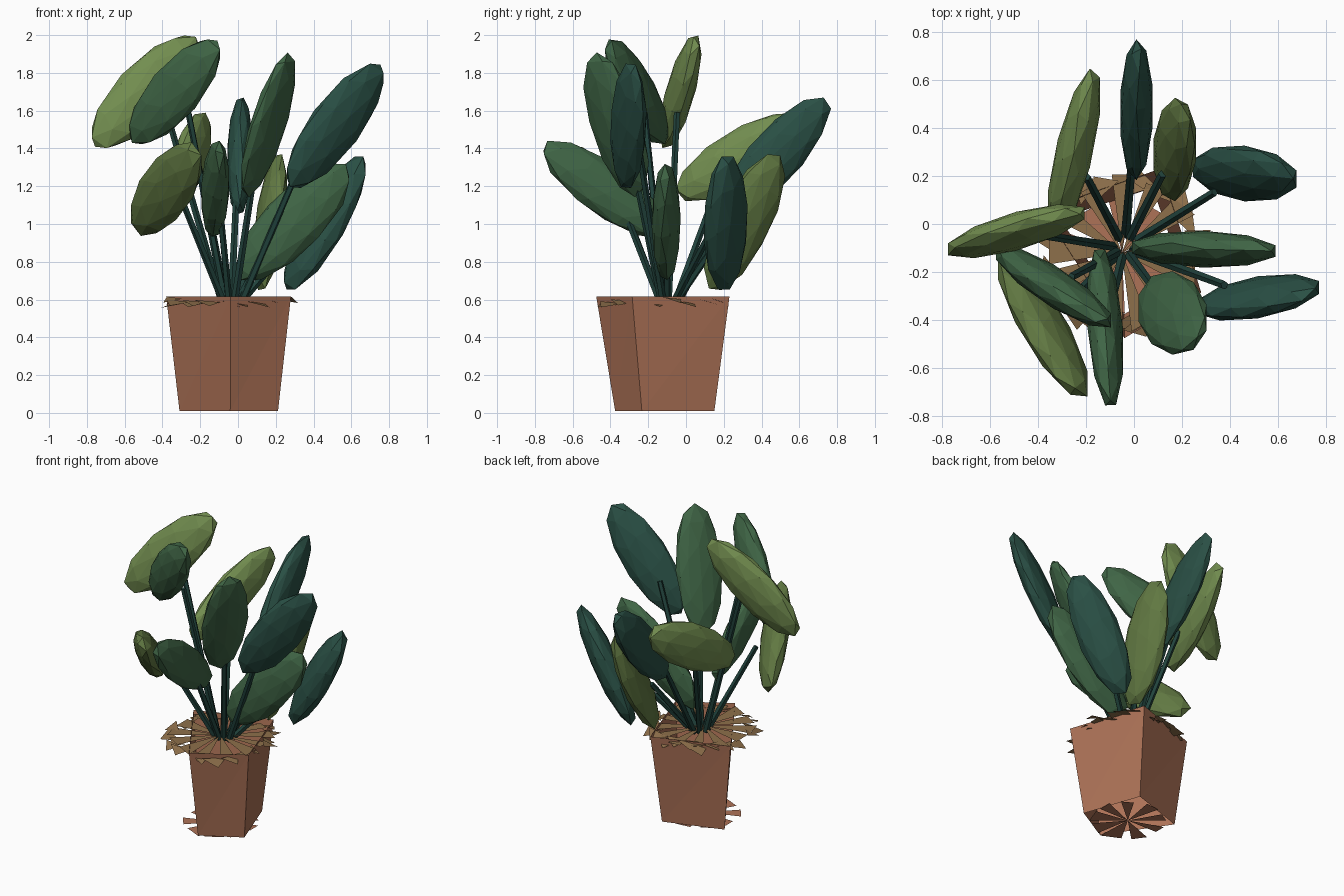
import bpy, bmesh, random
from math import sin, cos, pi, sqrt
from mathutils import Vector, Matrix

if "Cube" in bpy.data.objects:
    bpy.data.objects.remove(bpy.data.objects["Cube"])

random.seed(4)
CENTRE = Vector((-0.05, -0.12, 0))


def material(name, rgb):
    m = bpy.data.materials.new(name)
    m.diffuse_color = (*rgb, 1)
    m.use_nodes = True
    m.node_tree.nodes["Principled BSDF"].inputs["Base Color"].default_value = m.diffuse_color
    return m


LIGHT = material("light_leaf", (0.17, 0.27, 0.08))
OLIVE = material("olive_leaf", (0.12, 0.19, 0.055))
GREEN = material("green_leaf", (0.05, 0.13, 0.06))
TEAL = material("teal_leaf", (0.023, 0.08, 0.06))
STEM = material("stem_green", (0.015, 0.055, 0.045))
CLAY = material("clay", (0.42, 0.17, 0.095))
SOIL = material("bark", (0.27, 0.16, 0.07))


def finish(name, bm, mat):
    me = bpy.data.meshes.new(name)
    bm.to_mesh(me)
    bm.free()
    me.materials.append(mat)
    ob = bpy.data.objects.new(name, me)
    bpy.context.collection.objects.link(ob)
    return ob


def leaf(name, c, h, r, mat):
    """Tilted ellipsoid: centre, half extents, tilt in the xy, xz and yz views."""
    a, b, d = (v * 1.01 for v in h)
    l21, l31 = r[0], r[1]
    l22 = sqrt(max(0.01, 1 - l21 * l21))
    l32 = (r[2] - l21 * l31) / l22
    l33 = sqrt(max(0.02, 1 - l31 * l31 - l32 * l32))
    m = Matrix(((a, 0, 0, c[0]),
                (b * l21, b * l22, 0, c[1]),
                (d * l31, d * l32, d * l33, c[2]),
                (0, 0, 0, 1)))
    bm = bmesh.new()
    bmesh.ops.create_icosphere(bm, subdivisions=2, radius=1.02, matrix=m)
    bmesh.ops.recalc_face_normals(bm, faces=bm.faces)
    finish(name, bm, mat)


def stem(name, a, b):
    d = b - a
    m = Matrix.Translation((a + b) / 2) @ d.to_track_quat('Z', 'Y').to_matrix().to_4x4()
    bm = bmesh.new()
    bmesh.ops.create_cone(bm, cap_ends=True, segments=5, radius1=0.02,
                          radius2=0.017, depth=d.length, matrix=m)
    finish(name, bm, STEM)


def fan(name, radius, z, count, fill, mat):
    """Star of flat wedges with gaps, cut to a six-sided outline."""
    bm = bmesh.new()
    for i in range(count):
        a0 = 2 * pi * i / count
        a1 = a0 + 2 * pi / count * random.uniform(fill - 0.2, fill + 0.2)
        pts = [CENTRE + Vector((0, 0, z))]
        for t in (a0, a1):
            k = radius * cos(pi / 6) / cos((t + pi / 6) % (pi / 3) - pi / 6)
            pts.append(CENTRE + Vector((k * cos(t), k * sin(t), z)))
        bm.faces.new([bm.verts.new(p) for p in pts])
    finish(name, bm, mat)


# Clay pot: tapered with four flat walls
corners = [(-0.04, -0.475), (0.28, -0.285), (0.11, 0.23), (-0.38, 0.06)]
bm = bmesh.new()
top = [bm.verts.new((x, y, 0.615)) for x, y in corners]
low = [bm.verts.new((-0.045 + (x + 0.045) * 0.79,
                     -0.083 + (y + 0.083) * 0.745, 0.01)) for x, y in corners]
for i in range(4):
    j = (i + 1) % 4
    bm.faces.new((low[i], low[j], top[j]))
    bm.faces.new((low[i], top[j], top[i]))
finish("pot", bm, CLAY)
fan("pot_base", 0.26, 0.005, 9, 0.65, CLAY)
fan("soil", 0.35, 0.6, 13, 0.65, SOIL)

# Loose bark chips round the rim
bm = bmesh.new()
for i in range(22):
    t = 2 * pi * (i + random.random() * 0.7) / 22
    p = CENTRE + Vector((cos(t), sin(t), 0)) * random.uniform(0.27, 0.34)
    p.z = random.uniform(0.575, 0.605)
    side = Vector((-sin(t), cos(t), 0))
    out = Vector((cos(t), sin(t), 0))
    w = random.uniform(0.05, 0.09)
    pts = (p - side * w + Vector((0, 0, 0.012)), p + side * w - out * 0.06,
           p + out * random.uniform(0.03, 0.06) + side * 0.04 - Vector((0, 0, 0.02)))
    bm.faces.new([bm.verts.new(q) for q in pts])
finish("bark_chips", bm, SOIL)

# Leaves: centre, half extents, tilts, colour
leaves = [
    ((-0.25, 0.295, 1.355), (0.11, 0.345, 0.235), (0.70, 0.50, 0.72), LIGHT),
    ((0.01, 0.475, 1.36), (0.068, 0.285, 0.31), (0.05, 0.10, 0.79), TEAL),
    ((0.17, 0.31, 1.01), (0.09, 0.21, 0.36), (0.10, 0.50, 0.70), OLIVE),
    ((0.46, 0.21, 1.005), (0.22, 0.115, 0.355), (-0.20, 0.82, 0.08), TEAL),
    ((-0.49, -0.03, 1.70), (0.29, 0.11, 0.30), (0.70, 0.74, 0.70), LIGHT),
    ((0.29, -0.105, 1.01), (0.305, 0.075, 0.31), (-0.10, 0.75, 0.0), GREEN),
    ((0.515, -0.305, 1.52), (0.26, 0.095, 0.33), (0.44, 0.78, 0.10), TEAL),
    ((0.16, -0.37, 1.525), (0.145, 0.17, 0.375), (-0.12, 0.75, -0.60), GREEN),
    ((-0.335, -0.26, 1.70), (0.245, 0.17, 0.28), (-0.85, 0.73, -0.75), GREEN),
    ((-0.38, -0.42, 1.185), (0.19, 0.30, 0.245), (-0.83, 0.55, -0.80), OLIVE),
    ((-0.12, -0.43, 1.185), (0.075, 0.33, 0.255), (-0.30, 0.15, -0.78), GREEN),
]
root = Vector((-0.04, -0.1, 0.58))
for n, (c, h, r, mat) in enumerate(leaves, 1):
    leaf(f"leaf_{n}", c, h, r, mat)
    reach = Vector(c) - root
    foot = root + Vector((reach.x, reach.y, 0)) * 0.1
    tip = root + Vector((reach.x * 0.75, reach.y * 0.75, reach.z * 0.9))
    stem(f"stem_{n}", foot, tip)
